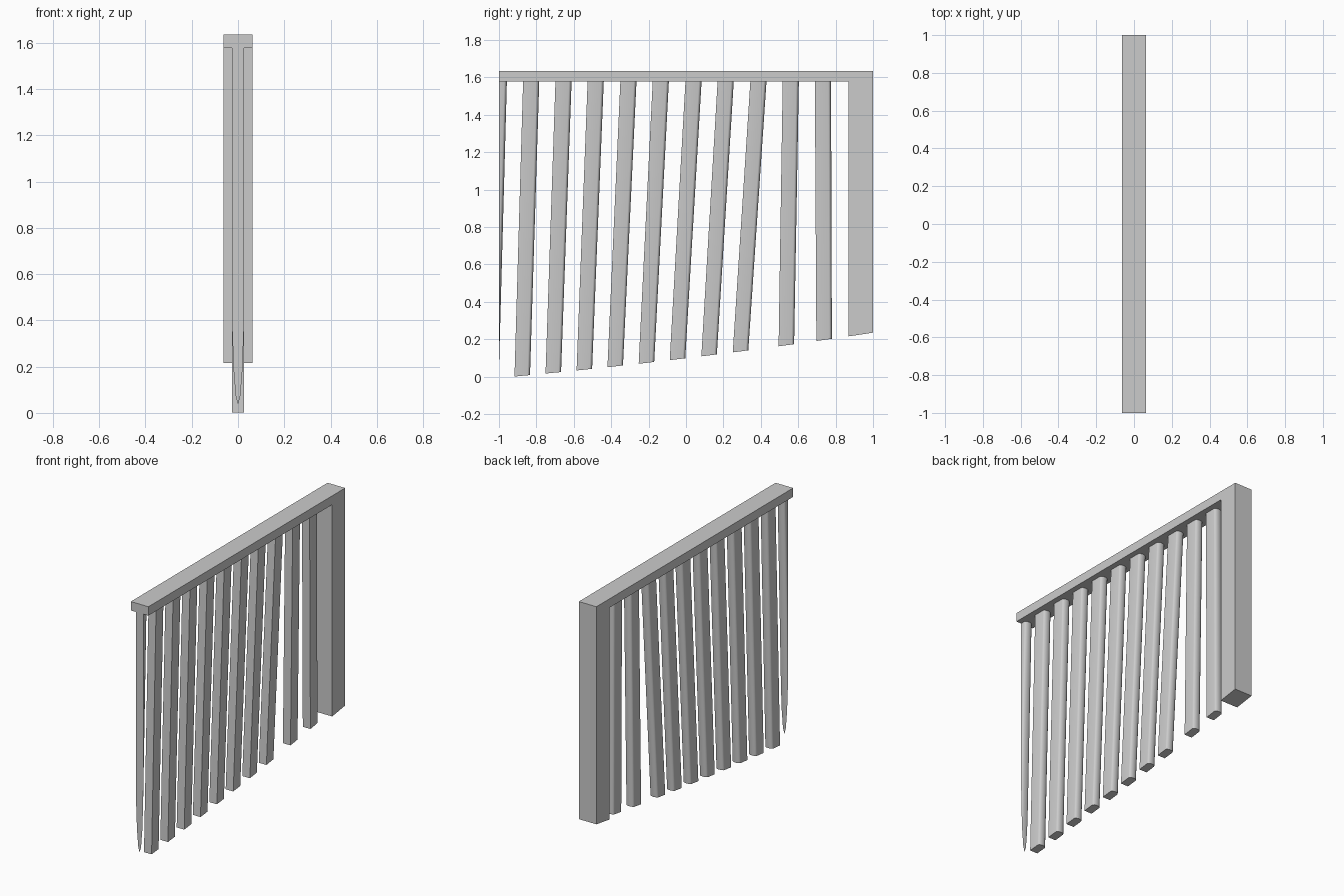
import bpy, bmesh, math

if "Cube" in bpy.data.objects:
    bpy.data.objects.remove(bpy.data.objects["Cube"])

RAIL_X, BAR_X = 0.0625, 0.027
RAIL_LOW, RAIL_TOP = 1.578, 1.635
DEPTH, BULGE = 0.083, 0.014


def foot_z(y):
    """Height of the gently curving slope under the balusters."""
    return 0.099 + 0.121 * y + 0.0155 * y * y


def finish(name, bm, smooth=False):
    bmesh.ops.recalc_face_normals(bm, faces=bm.faces)
    mesh = bpy.data.meshes.new(name)
    bm.to_mesh(mesh)
    bm.free()
    obj = bpy.data.objects.new(name, mesh)
    bpy.context.collection.objects.link(obj)
    if smooth:
        bpy.ops.object.select_all(action='DESELECT')
        obj.select_set(True)
        bpy.context.view_layer.objects.active = obj
        bpy.ops.object.shade_smooth_by_angle(angle=math.radians(40))
    return obj


def loft(lower, upper):
    """Closed prism between two rings of equal length."""
    bm = bmesh.new()
    a = [bm.verts.new(p) for p in lower]
    b = [bm.verts.new(p) for p in upper]
    bm.faces.new(a)
    bm.faces.new(b)
    n = len(a)
    for i in range(n):
        j = (i + 1) % n
        bm.faces.new((a[i], a[j], b[j], b[i]))
    return bm


def rect(y0, y1, z):
    return [(x, y, z(y)) for x, y in
            ((-RAIL_X, y0), (RAIL_X, y0), (RAIL_X, y1), (-RAIL_X, y1))]


# Handrail and end post
finish("handrail", loft(rect(-1, 1, lambda y: RAIL_LOW),
                        rect(-1, 1, lambda y: RAIL_TOP)))
finish("end_post", loft(rect(0.868, 1, foot_z),
                        rect(0.868, 1, lambda y: RAIL_LOW)))

# Baluster section: flat front, softly rounded back
SECTION = [(-BAR_X, 0), (BAR_X, 0)]
for i in range(9):
    t = math.pi * i / 8
    SECTION.append((BAR_X * math.cos(t), DEPTH - BULGE + BULGE * math.sin(t)))

# Front-edge y of each leaning baluster at foot and top
FEET = [-1.084, -0.917, -0.751, -0.585, -0.420, -0.253,
        -0.087, 0.082, 0.250, 0.495, 0.697]
TOPS = [-1.044, -0.871, -0.698, -0.526, -0.351, -0.178,
        -0.003, 0.169, 0.344, 0.517, 0.689]

for k, (foot, top) in enumerate(zip(FEET, TOPS)):
    lower = [(x, foot + y, max(0, foot_z(foot + y))) for x, y in SECTION]
    upper = [(x, top + y * 1.04, RAIL_LOW) for x, y in SECTION]
    bm = loft(lower, upper)
    if k == 0:
        # First baluster is sliced off flush with the rail end
        bmesh.ops.bisect_plane(bm, geom=bm.verts[:] + bm.edges[:] + bm.faces[:],
                               plane_co=(0, -1, 0), plane_no=(0, -1, 0),
                               clear_outer=True)
        bmesh.ops.holes_fill(bm, edges=[e for e in bm.edges if e.is_boundary])
    finish(f"baluster_{k + 1}", bm, smooth=True)
